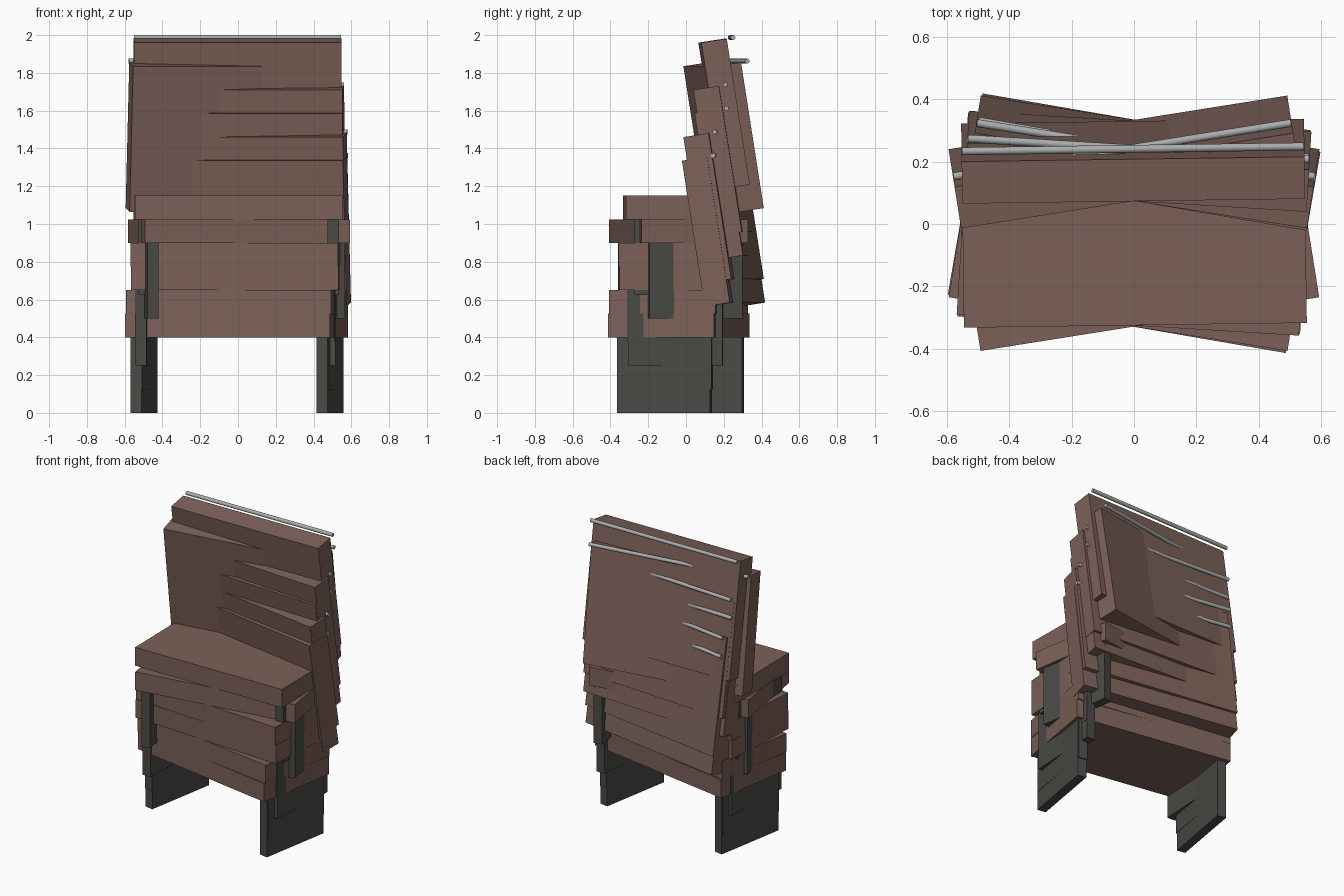
import bpy
from math import radians, pi
from mathutils import Matrix

if "Cube" in bpy.data.objects:
    bpy.data.objects.remove(bpy.data.objects["Cube"])


def material(name, color):
    m = bpy.data.materials.new(name)
    m.diffuse_color = (*color, 1)
    m.use_nodes = True
    m.node_tree.nodes["Principled BSDF"].inputs["Base Color"].default_value = m.diffuse_color
    return m


BROWN = material("brown_upholstery", (0.20, 0.118, 0.098))
DARK = material("dark_leg_paint", (0.068, 0.068, 0.06))
STEEL = material("steel", (0.40, 0.42, 0.42))


def prism(name, profile, x0, x1, mat, frame):
    """Extrude a side profile of (y, z) points from x0 to x1."""
    n = len(profile)
    verts = [(x, y, z) for x in (x0, x1) for y, z in profile]
    faces = [tuple(range(n))[::-1], tuple(range(n, 2 * n))]
    faces += [(i, (i + 1) % n, n + (i + 1) % n, n + i) for i in range(n)]
    mesh = bpy.data.meshes.new(name)
    mesh.from_pydata(verts, [], faces)
    mesh.materials.append(mat)
    obj = bpy.data.objects.new(name, mesh)
    bpy.context.collection.objects.link(obj)
    obj.matrix_world = frame
    return obj


def rect(y0, y1, z0, z1):
    return [(y0, z0), (y1, z0), (y1, z1), (y0, z1)]


def chair(i, angle):
    frame = Matrix.Translation((0, 0, 0.125 * i)) @ Matrix.Rotation(radians(angle), 4, 'Z')
    # seat cushion
    prism(f"seat_{i}", rect(-0.325, 0.245, 0.4, 0.525), -0.55, 0.55, BROWN, frame)
    # tilted backrest
    prism(f"backrest_{i}", [(0.195, 0.563), (0.33, 0.584), (0.208, 1.356), (0.073, 1.335)],
          -0.55, 0.55, BROWN, frame)
    # side panel legs
    for side, x0, x1 in (("left", -0.53, -0.47), ("right", 0.47, 0.53)):
        prism(f"{side}_leg_panel_{i}", rect(-0.28, 0.22, 0, 0.4), x0, x1, DARK, frame)
    # handle rod behind the backrest top
    bpy.ops.mesh.primitive_cylinder_add(vertices=16, radius=0.0125, depth=1.096)
    rod = bpy.context.object
    rod.name = f"handle_rod_{i}"
    rod.data.materials.append(STEEL)
    bpy.ops.object.shade_smooth_by_angle()
    rod.matrix_world = frame @ Matrix.Translation((0, 0.241, 1.3625)) @ Matrix.Rotation(pi / 2, 4, 'Y')


# six stacked chairs, each turned a little
for i, angle in enumerate((-9.8, -9.0, -2.9, -3.5, 9.0, 0.8)):
    chair(i, angle)
